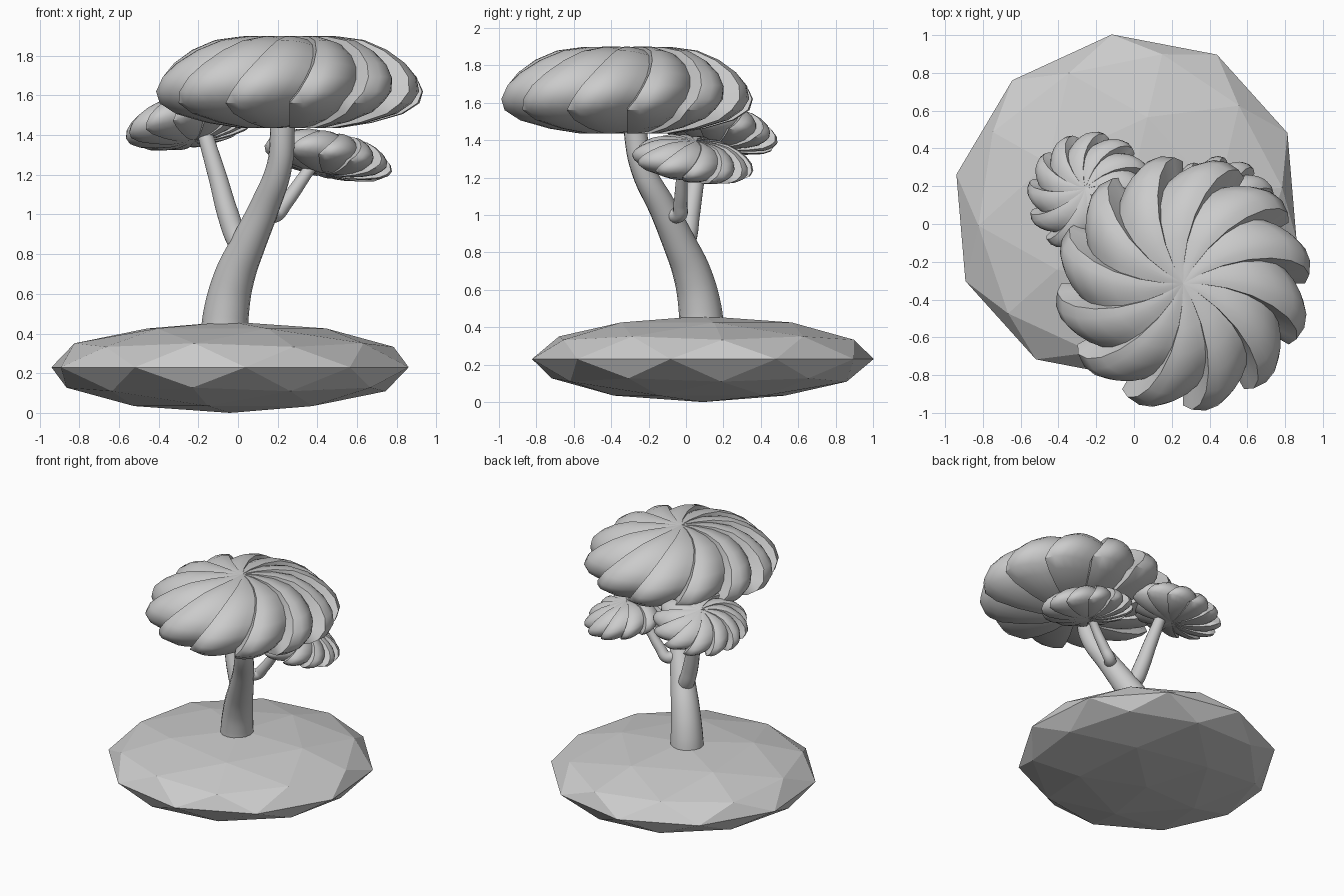
import bpy, bmesh, math
from mathutils import Vector

if "Cube" in bpy.data.objects:
    bpy.data.objects.remove(bpy.data.objects["Cube"])


def tube(name, pts):
    """Tapered limb through points given as (x, y, z, radius)."""
    cu = bpy.data.curves.new(name, 'CURVE')
    cu.dimensions = '3D'
    cu.bevel_depth = 1.0
    cu.bevel_resolution = 6
    cu.resolution_u = 6
    cu.use_fill_caps = True
    sp = cu.splines.new('BEZIER')
    sp.bezier_points.add(len(pts) - 1)
    for bp, (x, y, z, r) in zip(sp.bezier_points, pts):
        bp.co = (x, y, z)
        bp.radius = r
        bp.handle_left_type = bp.handle_right_type = 'AUTO'
    ob = bpy.data.objects.new(name, cu)
    bpy.context.collection.objects.link(ob)
    select(ob)
    bpy.ops.object.convert(target='MESH')
    bpy.ops.object.shade_smooth_by_angle(angle=math.radians(40))


def select(ob):
    bpy.ops.object.select_all(action='DESELECT')
    ob.select_set(True)
    bpy.context.view_layer.objects.active = ob


# canopy profile: (radius, height above the rim), from top to underside
PROFILE = [(.10, .283), (.24, .281), (.38, .262), (.50, .212), (.60, .145), (.665, .075),
           (.69, 0), (.665, -.06), (.58, -.115), (.42, -.16), (.25, -.187), (.10, -.185)]
# outline of one lobe from its stepped edge round to the next lobe
LOBE = [.98, 1.0, .985, .94, .885, .82]
LOBES = 12


def canopy(name, centre, size, flat, normal, phase):
    """Pinwheel crown of swirling, stepped lobes."""
    bm = bmesh.new()
    top = bm.verts.new((0, 0, .28))
    bottom = bm.verts.new((0, 0, -.17))
    cols = []
    for k in range(LOBES):
        for j, f in enumerate(LOBE):
            a0 = math.radians(phase) + 2 * math.pi / LOBES * (k + j / (len(LOBE) - 1))
            col = []
            for i, (r, z) in enumerate(PROFILE):
                s = 1 - (1 - f) * r / .69             # steps fade towards the middle
                a = a0 + .07 * max(-1, 6 - i)         # swirl
                col.append(bm.verts.new((r * s * math.cos(a), r * s * math.sin(a), z * s)))
            cols.append(col)
    for c, d in zip(cols, cols[1:] + cols[:1]):
        bm.faces.new((top, c[0], d[0]))
        bm.faces.new((bottom, d[-1], c[-1]))
        for i in range(len(PROFILE) - 1):
            bm.faces.new((c[i], c[i + 1], d[i + 1], d[i]))
    bmesh.ops.remove_doubles(bm, verts=bm.verts, dist=1e-5)
    bmesh.ops.recalc_face_normals(bm, faces=bm.faces)
    me = bpy.data.meshes.new(name)
    bm.to_mesh(me)
    bm.free()
    ob = bpy.data.objects.new(name, me)
    bpy.context.collection.objects.link(ob)
    ob.location = centre
    ob.scale = (size, size, size * flat)
    ob.rotation_mode = 'QUATERNION'
    ob.rotation_quaternion = Vector((0, 0, 1)).rotation_difference(Vector(normal).normalized())
    select(ob)
    bpy.ops.object.shade_smooth_by_angle(angle=math.radians(40))


# faceted ground mound, slightly longer along one diagonal
bpy.ops.mesh.primitive_ico_sphere_add(subdivisions=2, radius=1, location=(-.04, .09, .23),
                                      rotation=(0, 0, math.radians(222)))
ground = bpy.context.object
ground.name = "ground_mound"
ground.scale = (.942, .903, .23)

# trunk and side branches
tube("trunk", [(-.07, .085, .36, .122), (-.06, .075, .5, .115), (-.02, .035, .68, .103),
               (.055, -.04, .86, .088), (.135, -.125, 1.04, .075), (.21, -.232, 1.25, .064),
               (.225, -.27, 1.44, .062), (.235, -.28, 1.6, .06)])
tube("left_branch", [(.05, -.04, .80, .06), (-.005, .0, .88, .058), (-.05, .02, 1.0, .055),
                     (-.10, .05, 1.18, .048), (-.153, .08, 1.36, .041), (-.18, .10, 1.46, .036)])
tube("right_branch", [(.13, -.12, 1.03, .045), (.185, -.04, 1.0, .042), (.24, -.03, 1.06, .037),
                      (.34, -.02, 1.2, .031), (.41, .0, 1.3, .03)])

# leaf canopies
canopy("main_canopy", (.26, -.315, 1.62), .99, 1, (0, 0, 1), 94)
canopy("left_canopy", (-.235, .16, 1.45), .49, .95, (-.18, .22, 1), 77)
canopy("right_canopy", (.455, .035, 1.28), .475, .92, (.20, .14, 1), 85)
